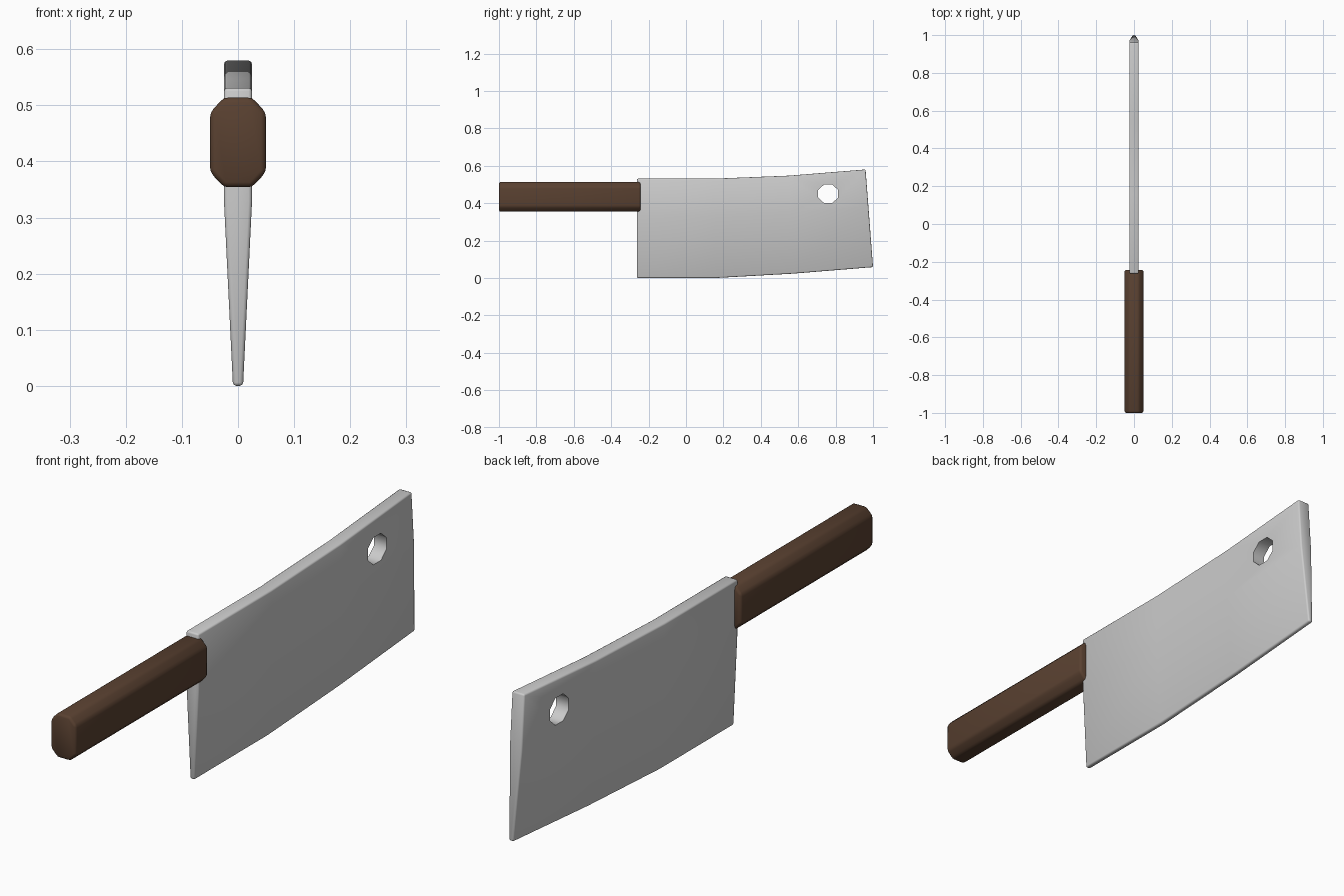
import bpy, bmesh, math
from mathutils import Matrix

if "Cube" in bpy.data.objects:
    bpy.data.objects.remove(bpy.data.objects["Cube"])


def loft(name, rings):
    """Skin a list of equal-length closed rings and cap both ends."""
    bm = bmesh.new()
    vs = [[bm.verts.new(p) for p in ring] for ring in rings]
    n = len(vs[0])
    for a, b in zip(vs, vs[1:]):
        for i in range(n):
            j = (i + 1) % n
            bm.faces.new((a[i], a[j], b[j], b[i]))
    bm.faces.new(vs[0])
    bm.faces.new(vs[-1])
    bmesh.ops.recalc_face_normals(bm, faces=bm.faces[:])
    me = bpy.data.meshes.new(name)
    bm.to_mesh(me)
    bm.free()
    ob = bpy.data.objects.new(name, me)
    bpy.context.collection.objects.link(ob)
    return ob


def add_bevel(ob, width, segments):
    m = ob.modifiers.new("soft_edges", 'BEVEL')
    m.width = width
    m.segments = segments
    m.limit_method = 'ANGLE'
    m.angle_limit = math.radians(30)


def finish(ob, angle):
    bpy.ops.object.select_all(action='DESELECT')
    bpy.context.view_layer.objects.active = ob
    ob.select_set(True)
    for m in list(ob.modifiers):
        bpy.ops.object.modifier_apply(modifier=m.name)
    bpy.ops.object.shade_smooth_by_angle(angle=math.radians(angle))


# Blade: stations of (bottom y, bottom z, top y, top z), wedge cross-section
stations = [(-0.262, 0.0, -0.262, 0.531), (0.16, 0.0, 0.155, 0.531),
            (0.57, 0.023, 0.55, 0.547), (1.0, 0.058, 0.96, 0.58)]
half_section = [(0.0, 0.009), (0.62, 0.025), (1.0, 0.025)]
rings = []
for yb, zb, yt, zt in stations:
    side = [(w, yb + (yt - yb) * t, zb + (zt - zb) * t) for t, w in half_section]
    rings.append(side + [(-x, y, z) for x, y, z in reversed(side)])
blade = loft("blade", rings)
add_bevel(blade, 0.006, 2)

# Hanging hole
angles = [math.tau * (i + 0.5) / 8 for i in range(8)]
cutter = loft("hole_cutter", [[(x, 0.76 + 0.058 * math.cos(a), 0.45 + 0.053 * math.sin(a))
                               for a in angles] for x in (-0.1, 0.1)])
hole = blade.modifiers.new("hole", 'BOOLEAN')
hole.operation = 'DIFFERENCE'
hole.solver = 'EXACT'
hole.object = cutter
finish(blade, 50)
bpy.data.objects.remove(cutter)

# Handle: chamfered octagonal bar
quarter = [(0.05, 0.053), (0.025, 0.08)]
right = [(x, -z) for x, z in reversed(quarter)] + quarter
octagon = right + [(-x, z) for x, z in reversed(right)]
handle = loft("handle", [[(x, y, 0.434 + z) for x, z in octagon] for y in (-1.0, -0.243)])
add_bevel(handle, 0.009, 2)
finish(handle, 50)
wood = bpy.data.materials.new("dark_wood")
wood.diffuse_color = (0.1, 0.052, 0.03, 1)
wood.use_nodes = True
wood.node_tree.nodes["Principled BSDF"].inputs["Base Color"].default_value = wood.diffuse_color
handle.data.materials.append(wood)
